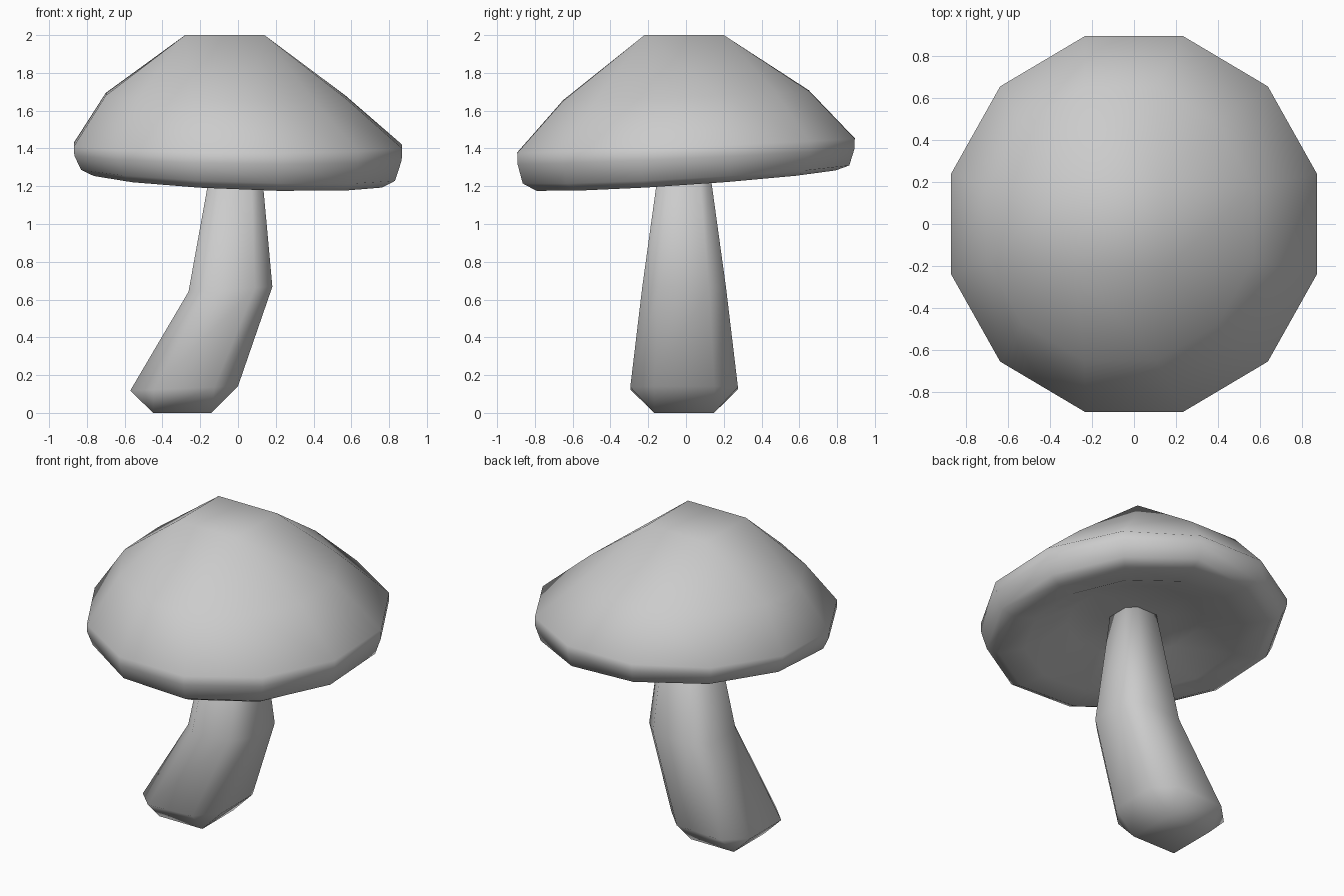
import bpy, bmesh
from math import cos, sin, radians

if "Cube" in bpy.data.objects:
    bpy.data.objects.remove(bpy.data.objects["Cube"])


def square(bm, cx, cy, hx, hy, z):
    return [bm.verts.new((cx + sx * hx, cy + sy * hy, z))
            for sx, sy in ((1, 1), (-1, 1), (-1, -1), (1, -1))]


def twelve(bm, cx, cy, rx, ry, z, tx, ty):
    """12-sided ring on a tilted plane."""
    out = []
    for i in range(12):
        a = radians(15 + 30 * i)
        x, y = rx * cos(a), ry * sin(a)
        out.append(bm.verts.new((cx + x, cy + y, z + tx * x + ty * y)))
    return out


def eight(bm, cx, cy, h, k, z, tx):
    """Square ring with cut corners, two points per corner."""
    pts = []
    for c in range(4):
        co, si = (1, 0, -1, 0)[c], (0, 1, 0, -1)[c]
        for x, y in ((h, k), (k, h)):
            pts.append((x * co - y * si, x * si + y * co))
    return [bm.verts.new((cx + x, cy + y, z + tx * x)) for x, y in pts]


def bridge(bm, a, b):
    n = len(a)
    for i in range(n):
        bm.faces.new((a[i], a[(i + 1) % n], b[(i + 1) % n], b[i]))


def close_with_square(bm, quad, ring):
    """Close a ring with a square face, corner faces and side faces."""
    n = len(ring)
    m = n // 4
    bm.faces.new(quad)
    for k in range(4):
        bm.faces.new([quad[k]] + ring[m * k:m * k + m])
        bm.faces.new((quad[k], ring[m * k + m - 1], ring[(m * k + m) % n], quad[(k + 1) % 4]))


def finish(bm, name):
    bmesh.ops.recalc_face_normals(bm, faces=bm.faces)
    for f in bm.faces:
        f.smooth = True
    me = bpy.data.meshes.new(name)
    bm.to_mesh(me)
    bm.free()
    ob = bpy.data.objects.new(name, me)
    bpy.context.collection.objects.link(ob)


# Cap: square crown, sloping top, rounded rim, hollow underside
bm = bmesh.new()
rings = [twelve(bm, *r) for r in (
    (-.065, 0, .657, .673, 1.68, -.012, .04),
    (0, 0, .90, .925, 1.415, -.006, .042),
    (0, 0, .897, .923, 1.36, -.015, .045),
    (0, 0, .86, .895, 1.27, -.035, .055),
    (0, 0, .79, .82, 1.238, -.04, .068),
    (0, 0, .64, .66, 1.245, -.04, .06),
    (0, 0, .40, .40, 1.36, -.03, .04))]
for a, b in zip(rings, rings[1:]):
    bridge(bm, a, b)
close_with_square(bm, square(bm, -.07, -.01, .21, .21, 2.0), rings[0])
close_with_square(bm, square(bm, 0, 0, .14, .14, 1.37), rings[-1])
finish(bm, "mushroom_cap")

# Stem: leaning, bent, tapering, with a narrowed foot
bm = bmesh.new()
rings = [eight(bm, *r) for r in (
    (-.285, -.01, .285, .16, .13, .04),
    (-.04, -.01, .222, .13, .655, .06),
    (-.005, -.01, .12, .07, 1.40, 0))]
for a, b in zip(rings, rings[1:]):
    bridge(bm, a, b)
close_with_square(bm, square(bm, -.295, -.01, .155, .158, 0), rings[0])
bm.faces.new(rings[-1])
finish(bm, "mushroom_stem")
